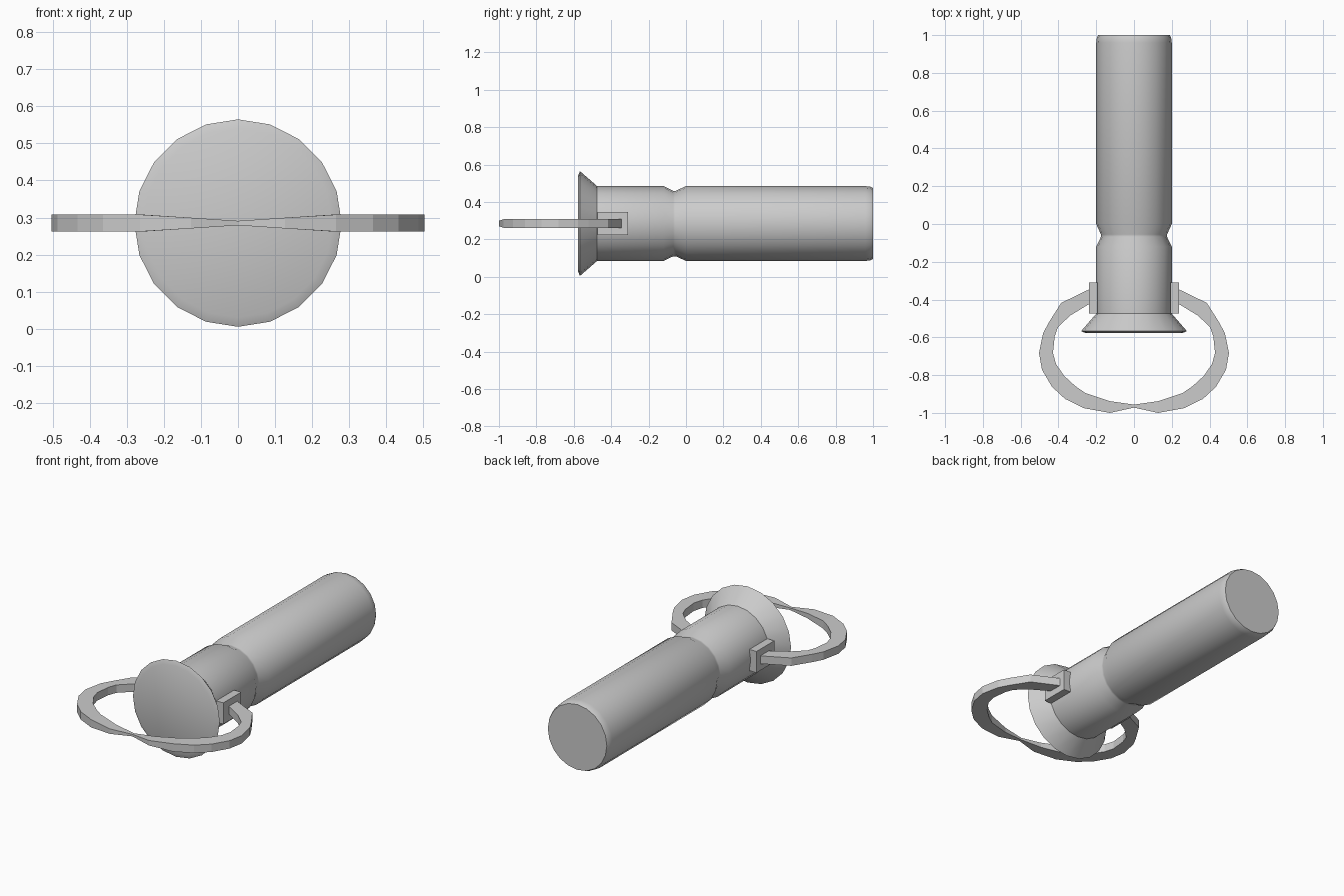
import bpy, bmesh, math

if "Cube" in bpy.data.objects:
    bpy.data.objects.remove(bpy.data.objects["Cube"])

AXIS_Z = 0.285
SIDES = 20


def make_object(name, bm, mirror=False):
    bmesh.ops.recalc_face_normals(bm, faces=bm.faces)
    mesh = bpy.data.meshes.new(name)
    bm.to_mesh(mesh)
    bm.free()
    obj = bpy.data.objects.new(name, mesh)
    obj.location.z = AXIS_Z
    bpy.context.collection.objects.link(obj)
    if mirror:
        mod = obj.modifiers.new("Mirror", 'MIRROR')
        mod.use_clip = True
        mod.merge_threshold = 0.001
    return obj


def skin(bm, rings, caps=(True, True)):
    """Join successive vertex loops with quads and cap the ends."""
    loops = [[bm.verts.new(p) for p in ring] for ring in rings]
    n = len(loops[0])
    for a, b in zip(loops, loops[1:]):
        for i in range(n):
            j = (i + 1) % n
            bm.faces.new((a[i], a[j], b[j], b[i]))
    if caps[0]:
        bm.faces.new(loops[0])
    if caps[1]:
        bm.faces.new(loops[-1])


# Pin: flared head, shank, groove and rounded tip, turned about the y axis
profile = [(0.255, -0.578), (0.28, -0.567), (0.2, -0.475), (0.2, -0.12),
           (0.175, -0.068), (0.175, -0.055), (0.2, 0.0), (0.2, 0.96),
           (0.197, 0.985), (0.19, 1.0)]
bm = bmesh.new()
skin(bm, [[(r * math.sin(2 * math.pi * i / SIDES), y,
            r * math.cos(2 * math.pi * i / SIDES)) for i in range(SIDES)]
          for r, y in profile])
pin = make_object("pin_shank", bm)
bpy.context.view_layer.objects.active = pin
pin.select_set(True)
bpy.ops.object.shade_smooth_by_angle(angle=math.radians(30))

# Square lugs on both sides of the shank
bm = bmesh.new()
bmesh.ops.create_cube(bm, size=1)
bmesh.ops.scale(bm, vec=(0.045, 0.164, 0.124), verts=bm.verts)
bmesh.ops.translate(bm, vec=(0.2145, -0.392, 0), verts=bm.verts)
make_object("side_lugs", bm, mirror=True)

# Pull ring: outer x, y, inner x, y, half thickness; pinched at the middle
stations = [(0.215, -0.335, 0.215, -0.41, 0.023),
            (0.386, -0.418, 0.338, -0.485, 0.023),
            (0.45, -0.52, 0.402, -0.545, 0.023),
            (0.481, -0.577, 0.42, -0.595, 0.023),
            (0.503, -0.683, 0.429, -0.683, 0.023),
            (0.487, -0.772, 0.413, -0.741, 0.023),
            (0.434, -0.862, 0.370, -0.804, 0.023),
            (0.365, -0.926, 0.312, -0.857, 0.023),
            (0.265, -0.975, 0.259, -0.894, 0.023),
            (0.127, -1.0, 0.127, -0.938, 0.0145),
            (0.0, -0.972, 0.0, -0.956, 0.006)]
bm = bmesh.new()
skin(bm, [[(ox, oy, -h), (ox, oy, h), (ix, iy, h), (ix, iy, -h)]
          for ox, oy, ix, iy, h in stations], caps=(True, False))
make_object("pull_ring", bm, mirror=True)
